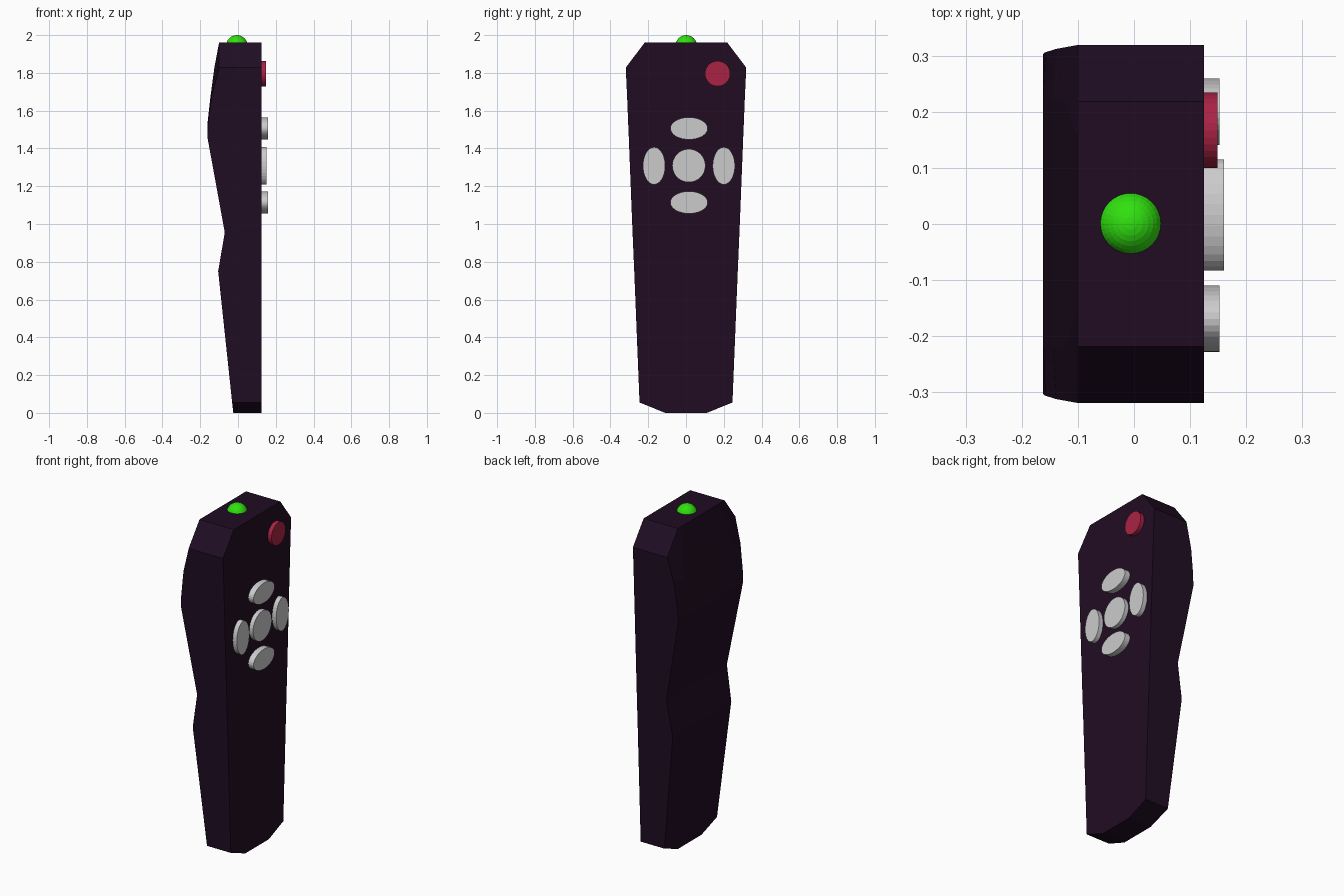
import bpy, bmesh
from math import pi

if "Cube" in bpy.data.objects:
    bpy.data.objects.remove(bpy.data.objects["Cube"])


def paint(obj, name, rgb):
    mat = bpy.data.materials.new(name)
    mat.diffuse_color = (*rgb, 1)
    mat.use_nodes = True
    mat.node_tree.nodes["Principled BSDF"].inputs["Base Color"].default_value = mat.diffuse_color
    obj.data.materials.append(mat)


# Body: sections stacked up z, flat front, wavy back with eased top corners
FRONT = 0.125
SECTIONS = [  # z, half width, back x at the sides, back x in the middle
    (0.0, 0.11, -0.025, -0.025), (0.055, 0.246, -0.031, -0.031),
    (0.75, 0.274, -0.105, -0.105), (0.955, 0.283, -0.07, -0.07),
    (1.46, 0.303, -0.162, -0.162), (1.53, 0.306, -0.158, -0.162),
    (1.68, 0.312, -0.139, -0.145), (1.828, 0.319, -0.10, -0.125),
    (1.961, 0.218, -0.10, -0.10)]
bm = bmesh.new()
rings = []
for z, w, side, mid in SECTIONS:
    outline = ((FRONT, -w), (FRONT, w), (side, w),
               (mid, 0.7 * w), (mid, -0.7 * w), (side, -w))
    rings.append([bm.verts.new((x, y, z)) for x, y in outline])
for low, high in zip(rings, rings[1:]):
    for i in range(6):
        j = (i + 1) % 6
        bm.faces.new((low[i], low[j], high[j], high[i]))
bm.faces.new(rings[0][::-1])
bm.faces.new(rings[-1])
bmesh.ops.recalc_face_normals(bm, faces=bm.faces[:])
mesh = bpy.data.meshes.new("body")
bm.to_mesh(mesh)
bm.free()
body = bpy.data.objects.new("body", mesh)
bpy.context.collection.objects.link(body)
paint(body, "dark_plastic", (0.0143, 0.0039, 0.0165))


def button(name, y, z, ry, rz, top):
    """Elliptical disc standing out of the front face."""
    base = 0.10
    bpy.ops.mesh.primitive_cylinder_add(
        vertices=32, radius=1, depth=top - base,
        location=((base + top) / 2, y, z), rotation=(0, pi / 2, 0))
    obj = bpy.context.object
    obj.name = name
    obj.scale = (rz, ry, 1)
    return obj


# Direction pad
LONG, SHORT = 0.099, 0.059
button("centre_button", 0.015, 1.309, 0.088, 0.088, 0.15)
button("up_button", 0.016, 1.506, LONG, SHORT, 0.16)
button("down_button", 0.016, 1.114, LONG, SHORT, 0.16)
button("left_button", -0.169, 1.308, SHORT, LONG, 0.152)
button("right_button", 0.2, 1.308, SHORT, LONG, 0.152)

# Power button
power = button("power_button", 0.167, 1.796, 0.067, 0.067, 0.149)
paint(power, "red_plastic", (0.40, 0.0165, 0.058))

# Signal light on the top end
bpy.ops.mesh.primitive_uv_sphere_add(
    segments=32, ring_count=16, radius=0.057, location=(-0.006, 0.001, 1.943))
light = bpy.context.object
light.name = "signal_light"
paint(light, "green_plastic", (0.03, 0.75, 0.005))
